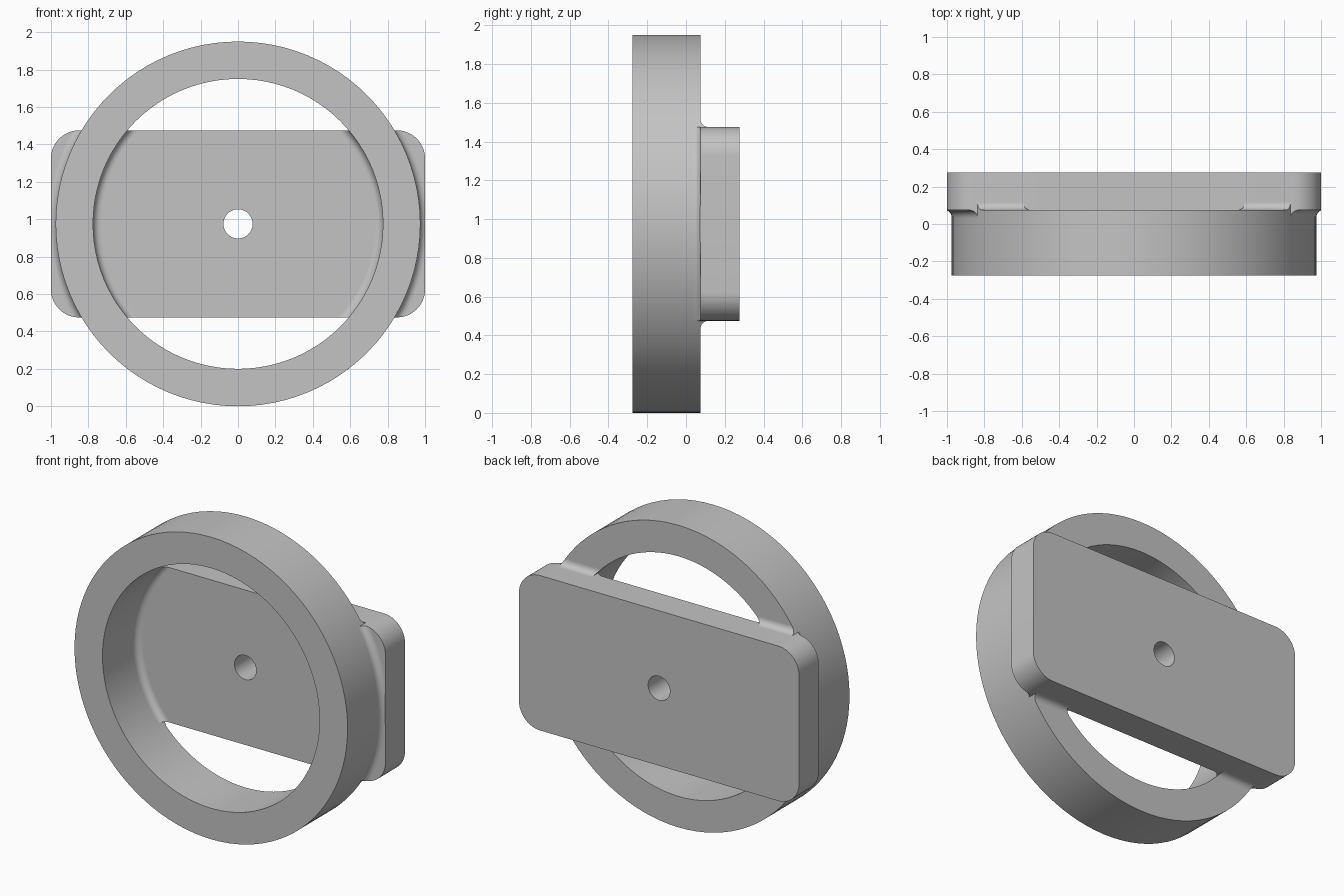
import bpy, bmesh, math
from mathutils import Vector

if "Cube" in bpy.data.objects:
    bpy.data.objects.remove(bpy.data.objects["Cube"], do_unlink=True)

CZ = 0.975                                    # axis height
OUTER, INNER = 0.975, 0.775                   # ring radii
FRONT, JOIN, BACK = -0.275, 0.075, 0.275      # depth stations along y
HALF_W, HALF_H, CORNER = 1.0, 0.5, 0.15       # plate
FILLET, LAP, SEGS = 0.04, 0.01, 96

grey = bpy.data.materials.new("plain grey")
grey.use_nodes = True
colour = (0.55, 0.55, 0.55, 1)
grey.diffuse_color = colour
grey.node_tree.nodes["Principled BSDF"].inputs["Base Color"].default_value = colour


def skin(name, loops, closed):
    """Join equal-length point loops with quads; cap the ends if open."""
    bm = bmesh.new()
    rows = [[bm.verts.new(p) for p in loop] for loop in loops]
    n, count = len(rows[0]), len(rows)
    for i in range(count if closed else count - 1):
        a, b = rows[i], rows[(i + 1) % count]
        for j in range(n):
            k = (j + 1) % n
            bm.faces.new((a[j], a[k], b[k], b[j]))
    if not closed:
        bm.faces.new(rows[0])
        bm.faces.new(rows[-1])
    bmesh.ops.recalc_face_normals(bm, faces=bm.faces)
    mesh = bpy.data.meshes.new(name)
    bm.to_mesh(mesh)
    bm.free()
    mesh.materials.append(grey)
    ob = bpy.data.objects.new(name, mesh)
    bpy.context.collection.objects.link(ob)
    return ob


def lathe(name, profile):
    """Turn a closed (radius, y) profile about the ring axis."""
    angles = [2 * math.pi * i / SEGS for i in range(SEGS)]
    return skin(name, [[(r * math.cos(a), y, CZ + r * math.sin(a)) for r, y in profile]
                       for a in angles], True)


def rounded_prism(name, y0, y1):
    pts = []
    for q, (sx, sz) in enumerate([(1, 1), (-1, 1), (-1, -1), (1, -1)]):
        for i in range(13):
            a = math.pi / 2 * (q + i / 12)
            pts.append((sx * (HALF_W - CORNER) + CORNER * math.cos(a),
                        CZ + sz * (HALF_H - CORNER) + CORNER * math.sin(a)))
    return skin(name, [[(x, y, z) for x, z in pts] for y in (y0, y1)], False)


def cylinder(name, radius, y0, y1):
    pts = [2 * math.pi * i / 48 for i in range(48)]
    return skin(name, [[(radius * math.cos(a), y, CZ + radius * math.sin(a)) for a in pts]
                       for y in (y0, y1)], False)


def cut(ob, cutter, operation):
    """Apply a boolean and discard the cutter."""
    cutter.hide_render = True
    mod = ob.modifiers.new("cut", "BOOLEAN")
    mod.operation, mod.object, mod.solver = operation, cutter, "EXACT"
    bpy.context.view_layer.update()
    evaluated = ob.evaluated_get(bpy.context.evaluated_depsgraph_get())
    mesh = bpy.data.meshes.new_from_object(evaluated)
    ob.modifiers.clear()
    ob.data = mesh
    bpy.data.objects.remove(cutter, do_unlink=True)


def cove(u_dir, v_dir):
    """Concave fillet section about a corner: u and v point into the open space."""
    arc = []
    for i in range(9):
        a = math.pi / 2 * i / 8
        arc.append((FILLET * (1 - math.sin(a)), FILLET * (1 - math.cos(a))))
    pts = arc + [(-LAP, FILLET), (-LAP, -LAP), (FILLET, -LAP)]
    return [(u_dir * u, v_dir * v) for u, v in pts]


# Ring
ring = lathe("ring", [(OUTER, FRONT), (OUTER, JOIN), (INNER, JOIN), (INNER, FRONT)])

# Back plate with centre hole
plate = rounded_prism("back_plate", JOIN, BACK)
cut(plate, cylinder("hole_cutter", 0.078, JOIN - 0.1, BACK + 0.1), "DIFFERENCE")
parts = [ring, plate]

# Curved fillets between ring walls and plate face, trimmed to the plate outline
for name, radius, side in [("inner_fillet", INNER, -1), ("outer_fillet", OUTER, 1)]:
    ob = lathe(name, [(radius + u, JOIN + v) for u, v in cove(side, -1)])
    cut(ob, rounded_prism("outline_cutter", -0.1, 0.2), "INTERSECT")
    parts.append(ob)

# Straight fillets between plate edges and ring back, trimmed to the ring
for name, side in [("upper_fillet", 1), ("lower_fillet", -1)]:
    section = [(JOIN + v, CZ + side * HALF_H + u) for u, v in cove(side, 1)]
    ob = skin(name, [[(x, y, z) for y, z in section] for x in (-0.99, 0.99)], False)
    ring_cutter = lathe("ring_cutter", [(OUTER, -0.1), (OUTER, 0.2), (INNER, 0.2), (INNER, -0.1)])
    cut(ob, ring_cutter, "INTERSECT")
    parts.append(ob)

# Smooth the curved walls, keep edges sharp
bpy.ops.object.select_all(action="DESELECT")
for ob in parts:
    ob.select_set(True)
bpy.context.view_layer.objects.active = ring
bpy.ops.object.shade_smooth_by_angle(angle=math.radians(30))
